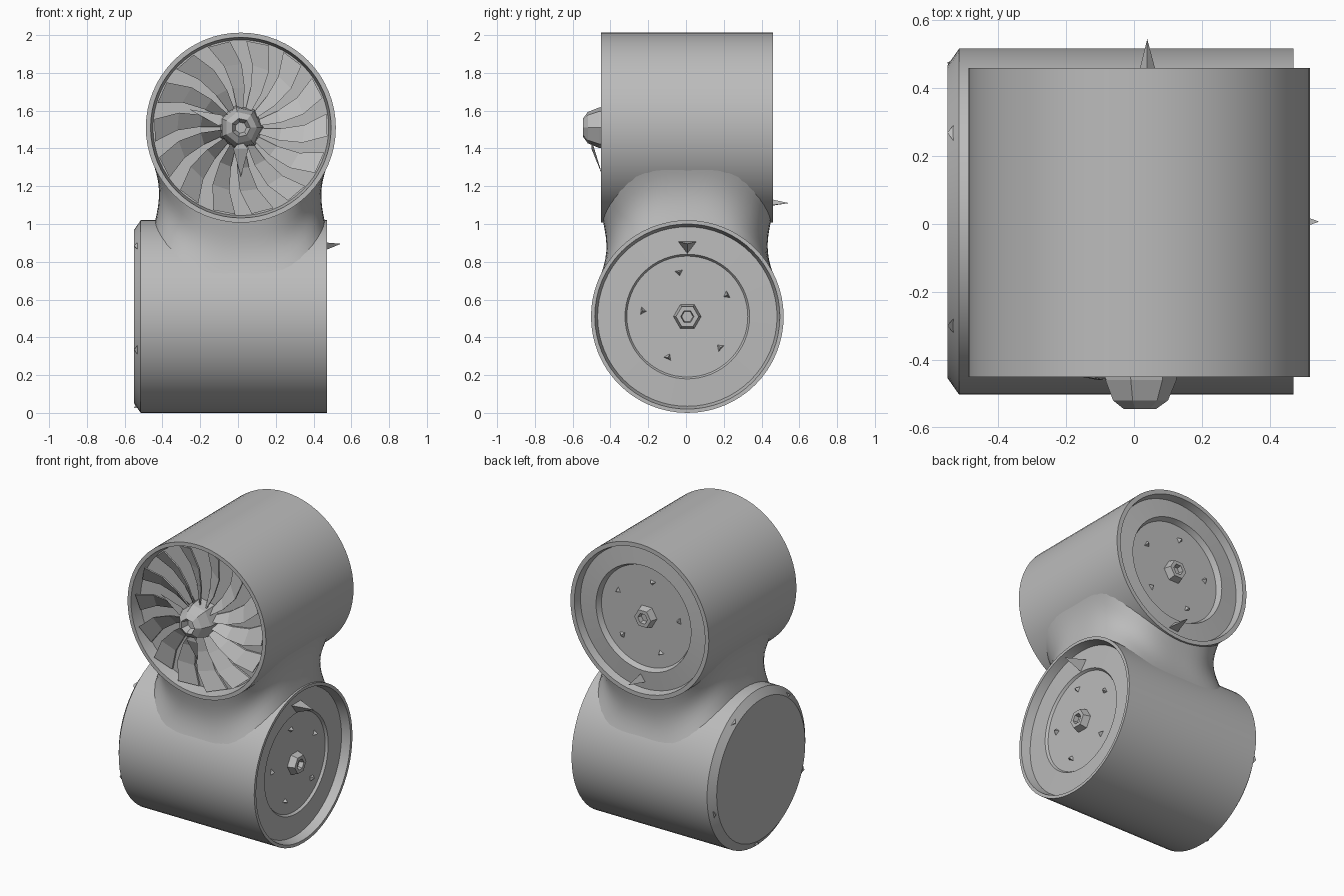
import bpy
import math
from mathutils import Vector

cube = bpy.data.objects.get("Cube")
if cube:
    bpy.data.objects.remove(cube, do_unlink=True)

grey = bpy.data.materials.new("plain grey")
grey.use_nodes = True
colour = (0.5, 0.5, 0.5, 1)
grey.diffuse_color = colour
grey.node_tree.nodes["Principled BSDF"].inputs["Base Color"].default_value = colour

UP = Vector((0.015, 0, 1.51))     # centre of the upper drum, axis along y
LOW = Vector((0, 0.007, 0.51))    # centre of the lower drum, axis along x
UP_R, LOW_R = 0.503, 0.51


def place(axis, centre, r, a, t):
    """Point at radius r and angle a, t along the drum axis."""
    c, s = r * math.cos(a), r * math.sin(a)
    return centre + (Vector((c, t, s)) if axis == "y" else Vector((t, c, s)))


def add_mesh(name, verts, faces, smooth=False):
    mesh = bpy.data.meshes.new(name)
    mesh.from_pydata(verts, [], faces)
    mesh.materials.append(grey)
    obj = bpy.data.objects.new(name, mesh)
    bpy.context.collection.objects.link(obj)
    bpy.ops.object.select_all(action="DESELECT")
    obj.select_set(True)
    bpy.context.view_layer.objects.active = obj
    bpy.ops.object.mode_set(mode="EDIT")
    bpy.ops.mesh.select_all(action="SELECT")
    bpy.ops.mesh.normals_make_consistent(inside=False)
    bpy.ops.object.mode_set(mode="OBJECT")
    if smooth:
        bpy.ops.object.shade_smooth_by_angle(angle=math.radians(30))
    return obj


def band_faces(rows, n):
    return [(k * n + i, k * n + (i + 1) % n, (k + 1) * n + (i + 1) % n, (k + 1) * n + i)
            for k in range(rows - 1) for i in range(n)]


def lathe(name, axis, centre, profile, n=64, smooth=True):
    """Closed turned solid; profile holds (radius, distance along axis)."""
    verts = [place(axis, centre, r, math.tau * i / n, t)
             for r, t in profile for i in range(n)]
    faces = band_faces(len(profile), n)
    last = (len(profile) - 1) * n
    faces += [tuple(range(n)), tuple(range(last, last + n))]
    return add_mesh(name, verts, faces, smooth)


# Drums with recessed ends
lathe("upper_drum", "y", UP, [
    (0.1, -0.37), (0.465, -0.37), (0.478, -0.45), (UP_R, -0.45),
    (UP_R, 0.46), (0.475, 0.46), (0.465, 0.41), (0.345, 0.42), (0.33, 0.385), (0.06, 0.385)])
lathe("lower_drum", "x", LOW, [
    (0.46, -0.55), (LOW_R, -0.515), (LOW_R, 0.47), (0.49, 0.47),
    (0.475, 0.415), (0.33, 0.42), (0.32, 0.405), (0.06, 0.405)])

# Neck: saddle-shaped band whose ends follow both drums
N, STEPS = 64, 9
verts = []
for k in range(STEPS):
    s = k / (STEPS - 1)
    for i in range(N):
        a = math.tau * i / N
        c, d = math.cos(a), math.sin(a)
        corner = 1 + 0.13 * (2 * c * d) ** 2
        top = Vector((0.015 + 0.475 * c * corner, 0.005 + 0.445 * d * corner, 0))
        low = Vector((0.01 + 0.45 * c * corner, 0.007 + 0.475 * d * corner, 0))
        top.z = UP.z - math.sqrt(max(0, UP_R ** 2 - (top.x - UP.x) ** 2)) + 0.01
        low.z = LOW.z + math.sqrt(max(0, LOW_R ** 2 - (low.y - LOW.y) ** 2)) - 0.01
        p = low.lerp(top, s)
        pinch = 1 - 0.07 * math.sin(math.pi * s) * corner
        verts.append(Vector((p.x * pinch, p.y * pinch, p.z)))
add_mesh("neck", verts, band_faces(STEPS, N), True)

# Fan blades: thin twisted plates in the front recess
BLADES = 14
for b in range(BLADES):
    a = math.tau * b / BLADES + 0.1
    verts = []
    for thick in (0, 0.012):
        for j in range(4):
            f = j / 3
            r = 0.09 + 0.37 * f
            sweep = a + 0.25 * f * f
            verts.append(place("y", UP, r, sweep, -0.435 + thick))
            verts.append(place("y", UP, r, sweep + 0.32 - 0.06 * f, -0.385 + thick))
    faces = []
    for j in range(3):
        q = 2 * j
        faces += [(q, q + 1, q + 3, q + 2), (q + 8, q + 10, q + 11, q + 9),
                  (q, q + 2, q + 10, q + 8), (q + 1, q + 9, q + 11, q + 3)]
    faces += [(0, 8, 9, 1), (6, 7, 15, 14)]
    add_mesh("fan_blade", verts, faces)

# Faceted hubs
lathe("fan_nose", "y", UP, [(0.12, -0.37), (0.11, -0.46), (0.085, -0.52), (0.05, -0.545),
                            (0.03, -0.5)], 7, False)
lathe("back_hub", "y", UP, [(0.075, 0.38), (0.06, 0.43), (0.035, 0.43), (0.03, 0.4)], 6, False)
lathe("side_hub", "x", LOW, [(0.075, 0.4), (0.06, 0.45), (0.035, 0.45), (0.03, 0.42)], 6, False)


def shard(name, axis, centre, r, a, t, size, tip):
    """Small pointed fragment: triangular base at t, tip at (radius, distance)."""
    base = [place(axis, centre, r, a - size / r, t), place(axis, centre, r, a + size / r, t),
            place(axis, centre, r - 1.4 * size, a, t)]
    base.append(place(axis, centre, tip[0], a, tip[1]))
    add_mesh(name, base, [(0, 1, 2), (0, 1, 3), (1, 2, 3), (2, 0, 3)])


# Pointed fragments on hubs, recesses and rims
DOWN = -math.pi / 2
shard("nose_spike", "y", UP, 0.12, DOWN, -0.5, 0.04, (0.26, -0.44))
shard("nose_fin", "y", UP, 0.12, 2.8, -0.46, 0.03, (0.29, -0.43))
shard("back_spike", "y", UP, 0.42, DOWN + 0.06, 0.41, 0.035, (0.40, 0.545))
shard("side_spike", "x", LOW, 0.40, -DOWN, 0.41, 0.05, (0.385, 0.545))
for k in range(5):
    a = 0.5 + k * math.tau / 5
    shard("back_chip", "y", UP, 0.25, a, 0.38, 0.025, (0.24, 0.41))
    shard("side_chip", "x", LOW, 0.25, a, 0.4, 0.025, (0.24, 0.43))
    shard("cap_chip", "x", LOW, 0.485, a + 0.5, -0.53, 0.03, (0.485, -0.55))
